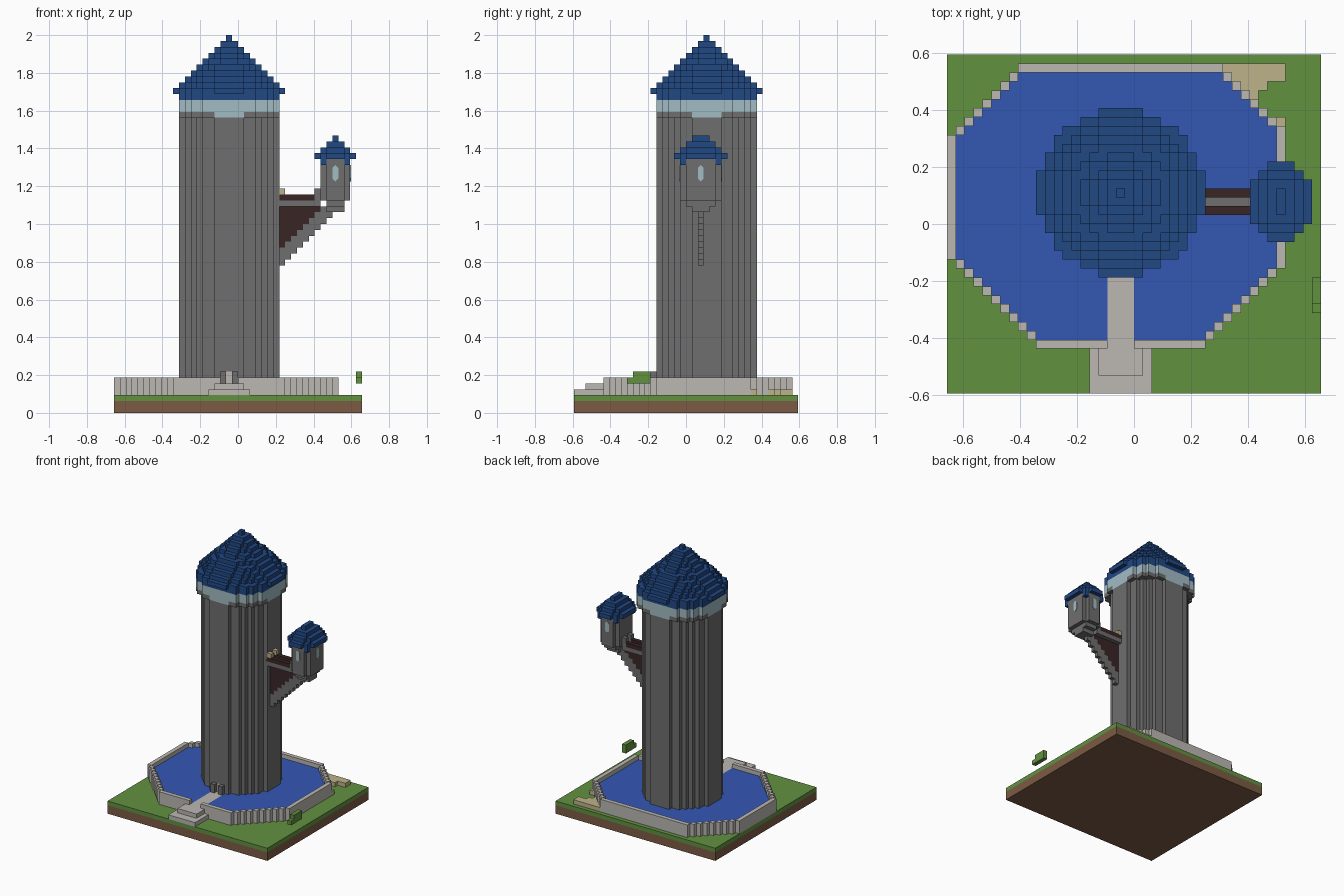
import bpy, bmesh
from mathutils import Vector

U = 1 / 32  # edge of one block

if "Cube" in bpy.data.objects:
    bpy.data.objects.remove(bpy.data.objects["Cube"])


def material(name, *rgb):
    lin = [((c / 255 + 0.055) / 1.055) ** 2.4 for c in rgb] + [1]
    m = bpy.data.materials.new(name)
    m.use_nodes = True
    m.diffuse_color = lin
    m.node_tree.nodes["Principled BSDF"].inputs["Base Color"].default_value = lin
    return m


GRASS = material("grass_green", 98, 145, 64)
EARTH = material("earth_brown", 124, 91, 68)
STONE = material("pale_stone", 188, 184, 179)
GREY = material("tower_grey", 110, 110, 110)
WATER = material("water_blue", 52, 87, 180)
ROOF = material("roof_blue", 33, 72, 132)
GLASS = material("pale_glass", 162, 188, 196)
WOOD = material("dark_wood", 58, 37, 37)
SAND = material("sand", 190, 178, 138)

SIDES = [Vector(s) for s in ((1, 0, 0), (-1, 0, 0), (0, 1, 0), (0, -1, 0), (0, 0, 1), (0, 0, -1))]


def finish(name, bm, mat):
    me = bpy.data.meshes.new(name)
    bm.to_mesh(me)
    bm.free()
    me.materials.append(mat)
    ob = bpy.data.objects.new(name, me)
    bpy.context.collection.objects.link(ob)
    return ob


def blocks(name, cells, mat):
    """Outer skin of a set of unit blocks, with flat areas merged."""
    cells = set(cells)
    bm = bmesh.new()
    for c in cells:
        mid = Vector(c) + Vector((0.5, 0.5, 0.5))
        for n in SIDES:
            if tuple(int(a + b) for a, b in zip(c, n)) in cells:
                continue
            u = Vector((n.y, n.z, n.x))
            v = n.cross(u)
            quad = [mid + (n + u * a + v * b) / 2 for a, b in ((-1, -1), (1, -1), (1, 1), (-1, 1))]
            bm.faces.new([bm.verts.new(p * U) for p in quad])
    bmesh.ops.remove_doubles(bm, verts=bm.verts, dist=U / 20)
    bmesh.ops.dissolve_limit(bm, angle_limit=0.02, verts=bm.verts, edges=bm.edges)
    return finish(name, bm, mat)


def box(x0, x1, y0, y1, z0, z1):
    return {(x, y, z) for x in range(x0, x1) for y in range(y0, y1) for z in range(z0, z1)}


def layer(plan, z0, z1, centre=(0, 0)):
    return {(x + centre[0], y + centre[1], z) for x, y in plan for z in range(z0, z1)}


def disc(r):
    span = range(-r, r + 1)
    return {(x, y) for x in span for y in span if x * x + y * y < (r + 0.42) ** 2}


def lozenge(hx, hy, cut):
    return {(x, y) for x in range(-hx, hx + 1) for y in range(-hy, hy + 1)
            if abs(x) + abs(y) <= cut}


# Ground
blocks("earth_base", box(-21, 21, -19, 19, 0, 2), EARTH)
blocks("grass_top", box(-21, 21, -19, 19, 2, 3), GRASS)
blocks("hedge", box(20, 21, -10, -6, 5, 6) | box(20, 21, -9, -6, 6, 7), GRASS)

# Moat: eight-sided basin, its edge cells become the wall
basin = {(x, y) for x in range(-21, 17) for y in range(-14, 18)
         if -25 <= x + y <= 26 and y - x <= 30 and x - y <= 21}
rim = {(x, y) for x, y in basin
       if not {(x + 1, y), (x - 1, y), (x, y + 1), (x, y - 1)} <= basin}
gate = box(-3, 0, -14, -13, 5, 6)
blocks("moat_wall", layer(rim, 3, 6) - gate, STONE)
bridge = box(-3, 0, -13, -5, 3, 5)
blocks("bridge", bridge, STONE)
TC = (-2, 3)
shaft_plan = disc(8)
shaft = layer(shaft_plan, 3, 50, TC)
blocks("moat_water", layer(basin - rim, 3, 5) - bridge - shaft, WATER)
blocks("entrance_steps", box(-5, 2, -19, -14, 3, 4) | box(-4, 1, -17, -14, 4, 5), STONE)

# Sandy bank behind the wall
bank = box(9, 17, 16, 18, 3, 4) | box(9, 15, 15, 16, 3, 4) | box(9, 14, 13, 15, 3, 4)
bank |= box(12, 15, 12, 13, 3, 4) | box(14, 17, 10, 12, 3, 4)
blocks("sand_bank", bank - layer(basin, 3, 4), SAND)

# Main tower with door
door = box(-2, -1, -5, -4, 5, 7)
blocks("tower_shaft", shaft - door, GREY)
blocks("door", door, STONE)
blocks("door_posts", box(-3, -2, -6, -5, 5, 7) | box(-1, 0, -6, -5, 5, 7), GREY)

# Window band, dipping in the middle of each side, on corner corbels
wide = {(x, y) for x, y in disc(9) if max(abs(x), abs(y)) <= 8}
dip = {(x, y) for x, y in wide if min(abs(x), abs(y)) <= 2}
blocks("corner_corbels", layer(wide - dip, 50, 51, TC), GREY)
blocks("window_band", layer(wide, 51, 53, TC) | layer(dip, 50, 51, TC), GLASS)

# Main roof
roof = layer(wide, 53, 54, TC)
for r in range(10):
    roof |= layer(disc(r), 63 - r, 64 - r, TC)
blocks("main_roof", roof, ROOF)

# Side turret
SC = (16, 2)
body = lozenge(2, 3, 4)
blocks("turret_body", layer(body, 36, 43, SC) | layer(lozenge(1, 2, 3), 35, 36, SC)
       | layer(lozenge(1, 1, 2), 34, 35, SC), GREY)
cap = layer(lozenge(2, 3, 5) - body, 42, 43, SC)
for n in range(4):
    cap |= layer(lozenge(3 - n, 4 - n, 5 - n), 43 + n, 44 + n, SC)
blocks("turret_roof", cap, ROOF)


def window(name, origin, across, out):
    """Thin pointed pane standing just proud of a turret face."""
    bm = bmesh.new()
    shape = ((0, -1.4), (0.5, -0.9), (0.5, 0.9), (0, 1.4), (-0.5, 0.9), (-0.5, -0.9))
    up = Vector((0, 0, 1))
    face = bm.faces.new([bm.verts.new((origin + across * a + up * b) * U) for a, b in shape])
    new = bmesh.ops.extrude_face_region(bm, geom=[face])["geom"]
    bmesh.ops.translate(bm, vec=out * 0.004, verts=[g for g in new if isinstance(g, bmesh.types.BMVert)])
    bmesh.ops.recalc_face_normals(bm, faces=bm.faces)
    finish(name, bm, GLASS)


X, Y = Vector((1, 0, 0)), Vector((0, 1, 0))
centre = Vector((16.5, 2.5, 40.6))
window("turret_window_front", centre - Y * 3.5, X, -Y)
window("turret_window_back", centre + Y * 3.5, X, Y)
window("turret_window_side", centre + X * 2.5, Y, X)

# Walkway, its rails and the sloping strut below
blocks("walkway", box(6, 14, 1, 4, 35, 36), GREY)
blocks("walkway_rails", box(6, 13, 1, 2, 36, 37) | box(6, 13, 3, 4, 36, 37), WOOD)
blocks("turret_doorway", box(13, 14, 1, 2, 36, 38) | box(13, 14, 3, 4, 36, 38), GREY)
blocks("rail_ends", box(7, 8, 1, 2, 37, 38) | box(7, 8, 3, 4, 37, 38), SAND)
strut, panel = set(), set()
for x in range(7, 18):
    low = x + 18
    strut |= box(x, x + 1, 2, 3, low, min(low + 3, 36))
    panel |= box(x, x + 1, 2, 3, low + 3, 35)
blocks("strut", strut, GREY)
blocks("strut_panel", panel, WOOD)
